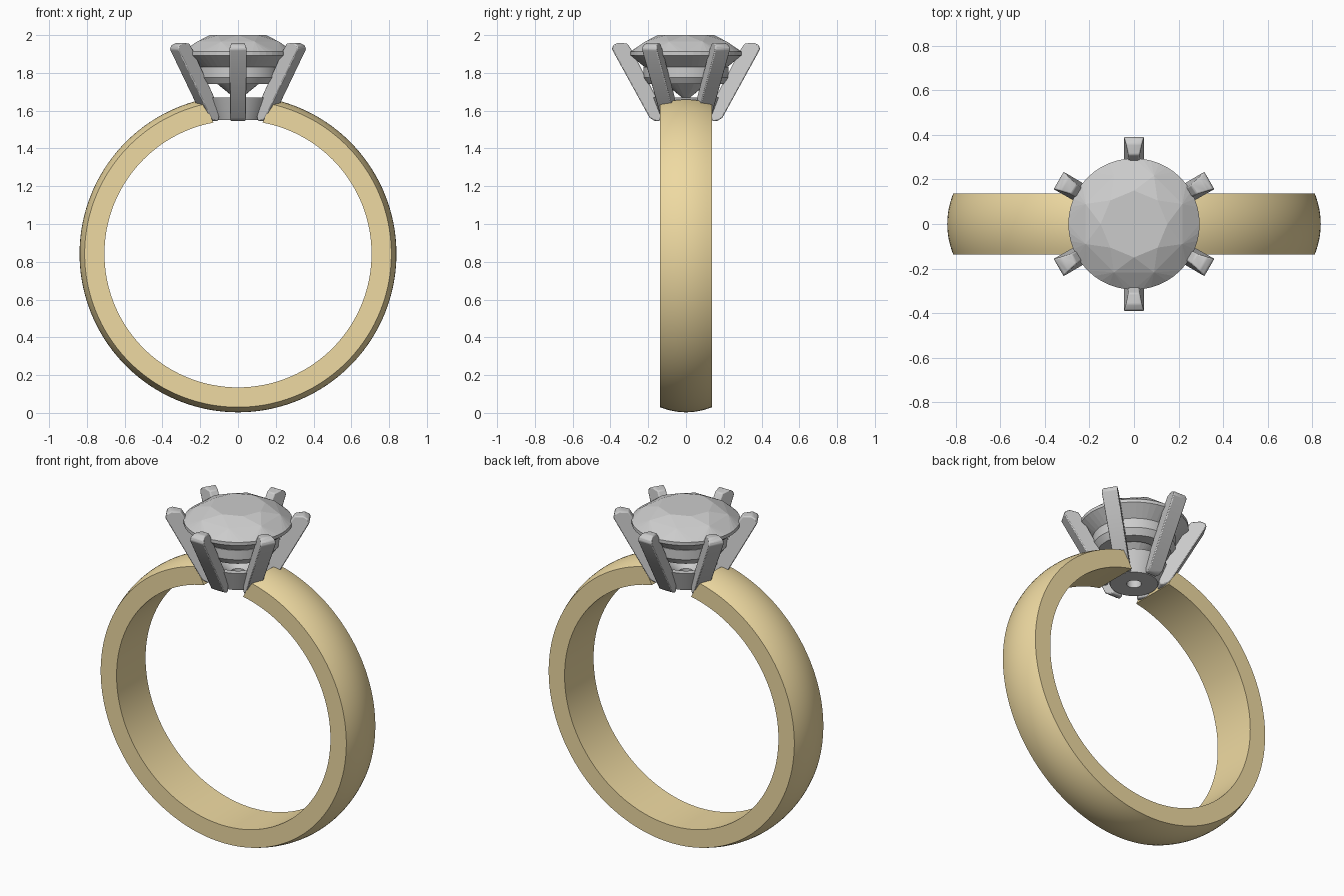
import bpy, bmesh
from math import sin, cos, pi, tau, radians
from mathutils import Vector, Matrix

if "Cube" in bpy.data.objects:
    bpy.data.objects.remove(bpy.data.objects["Cube"])

gold = bpy.data.materials.new("gold")
gold.diffuse_color = (0.86, 0.70, 0.36, 1)
gold.use_nodes = True
gold.node_tree.nodes["Principled BSDF"].inputs["Base Color"].default_value = gold.diffuse_color


def finish(name, bm, smooth=30, mat=None):
    bmesh.ops.recalc_face_normals(bm, faces=bm.faces)
    me = bpy.data.meshes.new(name)
    bm.to_mesh(me)
    bm.free()
    ob = bpy.data.objects.new(name, me)
    bpy.context.collection.objects.link(ob)
    if mat:
        me.materials.append(mat)
    if smooth:
        bpy.ops.object.select_all(action='DESELECT')
        ob.select_set(True)
        bpy.context.view_layer.objects.active = ob
        bpy.ops.object.shade_smooth_by_angle(angle=radians(smooth))
    return ob


def skin(bm, loops, closed):
    """Join matching closed loops of points into a tube."""
    rings = [[bm.verts.new(p) for p in loop] for loop in loops]
    n = len(rings[0])
    pairs = list(zip(rings, rings[1:])) + ([(rings[-1], rings[0])] if closed else [])
    for a, b in pairs:
        for i in range(n):
            j = (i + 1) % n
            bm.faces.new((a[i], a[j], b[j], b[i]))
    if not closed:
        bm.faces.new(rings[0])
        bm.faces.new(rings[-1])


def lathe(name, profile, steps=64):
    bm = bmesh.new()
    skin(bm, [[(r * cos(tau * k / steps), r * sin(tau * k / steps), z)
               for r, z in profile] for k in range(steps)], True)
    return finish(name, bm)


# Band: domed section swept round the finger, open where the head sits
CZ, R_IN, R_EDGE, R_OUT, HALF = 0.842, 0.707, 0.812, 0.839, 0.137
section = [(R_IN, HALF), (R_IN, -HALF)]
for k in range(13):
    t = -1 + k / 6
    section.append((R_OUT - (R_OUT - R_EDGE) * t * t, HALF * t))
loops = []
STEPS = 128
for k in range(STEPS + 1):
    loop = []
    for r, y in section:
        gap = 0.185 + 0.045 * (r - R_IN) / (R_OUT - R_IN)   # slanted ends
        a = gap + (tau - 2 * gap) * k / STEPS
        loop.append((r * sin(a), y, CZ + r * cos(a)))
    loops.append(loop)
bm = bmesh.new()
skin(bm, loops, False)
finish("band", bm, 30, gold)

# Lower cup with drilled base, and the gallery ring under the stone
lathe("setting_cup", [(0.04, 1.55), (0.13, 1.55), (0.175, 1.67), (0.14, 1.67), (0.04, 1.60)])
lathe("gallery_ring", [(0.195, 1.832), (0.225, 1.832), (0.225, 1.775), (0.20, 1.74),
                       (0.13, 1.74), (0.16, 1.785)])

# Six prongs: keystone section, wide outside and narrow inside
side = [(0.14, 1.545), (0.165, 1.545), (0.193, 1.563), (0.392, 1.925), (0.387, 1.945),
        (0.36, 1.96), (0.31, 1.955), (0.29, 1.925), (0.12, 1.60)]


def half_width(r, z):
    d = (r - 0.29) * 0.886 - (z - 1.925) * 0.463
    return 0.024 + 0.022 * d / 0.0886


for k in range(6):
    bm = bmesh.new()
    skin(bm, [[(r, s * half_width(r, z), z) for r, z in side] for s in (-1, 1)], False)
    bmesh.ops.recalc_face_normals(bm, faces=bm.faces)
    bmesh.ops.rotate(bm, cent=(0, 0, 0), matrix=Matrix.Rotation(pi / 6 + k * pi / 3, 3, 'Z'),
                     verts=bm.verts)
    ob = finish(f"prong_{k + 1}", bm, 35)
    bev = ob.modifiers.new("soft edges", 'BEVEL')
    bev.width, bev.segments, bev.limit_method = 0.006, 2, 'ANGLE'

# Faceted round stone: hull of table, crown, girdle, pavilion and point
bm = bmesh.new()
for r, z, n, off in [(0.15, 2.0, 8, 0), (0.235, 1.965, 8, 0.5), (0.295, 1.912, 48, 0),
                     (0.295, 1.893, 48, 0), (0.10, 1.732, 8, 0.5)]:
    for k in range(n):
        a = tau * (k + off) / n
        bm.verts.new((r * cos(a), r * sin(a), z))
bm.verts.new((0, 0, 1.652))
bmesh.ops.convex_hull(bm, input=bm.verts)
bmesh.ops.dissolve_limit(bm, angle_limit=0.01, verts=bm.verts, edges=bm.edges)
finish("stone", bm, 0)
